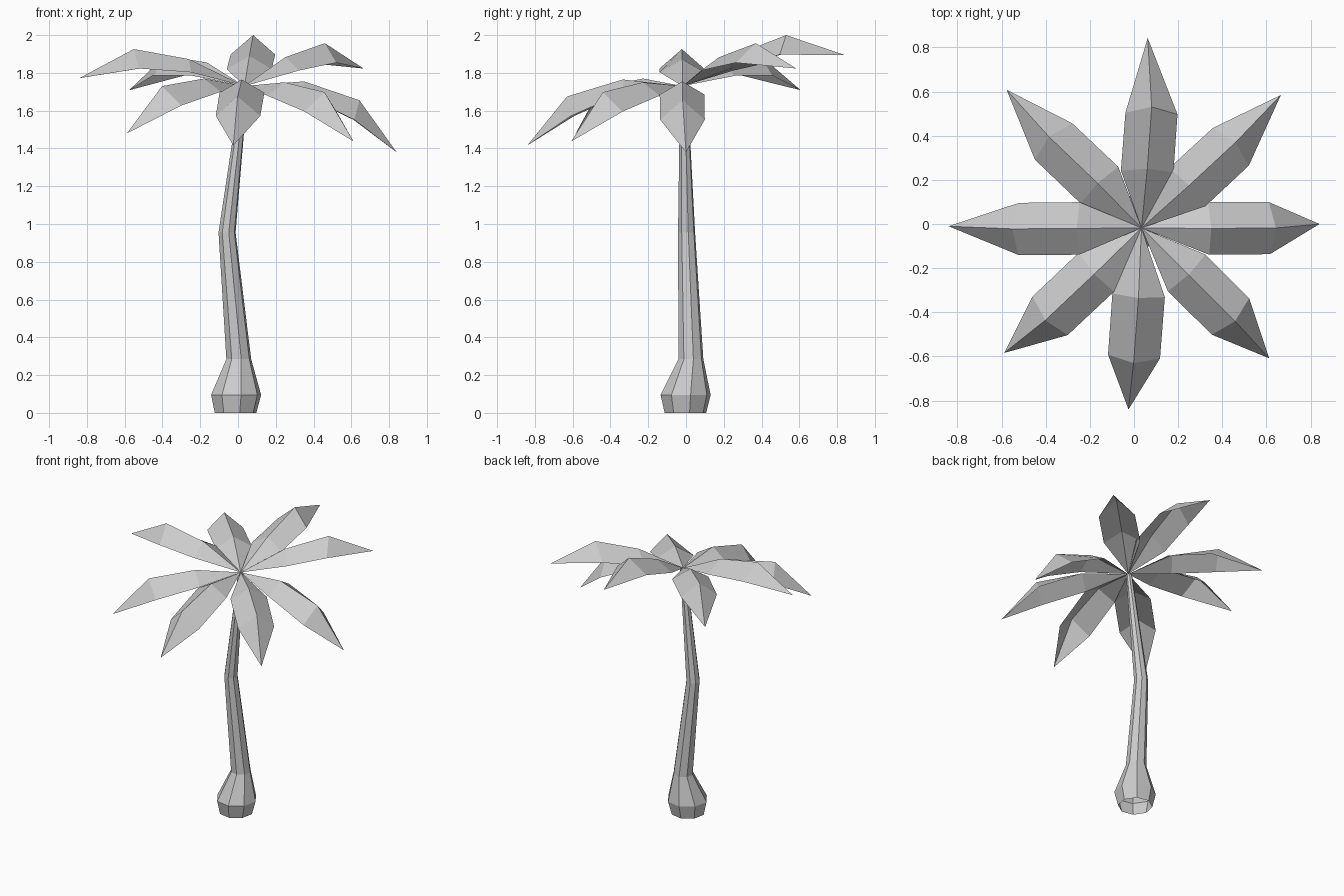
import bpy
from math import cos, sin, pi

if "Cube" in bpy.data.objects:
    bpy.data.objects.remove(bpy.data.objects["Cube"])

CROWN = (0.034, -0.018, 1.73)
SIDES = 8


def add_mesh(name, verts, faces):
    mesh = bpy.data.meshes.new(name)
    mesh.from_pydata(verts, [], faces)
    mesh.update()
    obj = bpy.data.objects.new(name, mesh)
    bpy.context.collection.objects.link(obj)
    return obj


# Trunk: bent, tapering tube with a bulbous foot (centre x, y, z, radius)
rings = [(-0.013, -0.003, 0.0, 0.112), (-0.01, -0.002, 0.095, 0.135),
         (0.004, 0.026, 0.285, 0.067), (-0.058, 0.003, 0.955, 0.046),
         (0.032, -0.012, 1.72, 0.02)]
verts = []
for x, y, z, r in rings:
    for i in range(SIDES):
        a = 2 * pi * (i + 0.25) / SIDES
        verts.append((x + r * cos(a), y + r * sin(a), z))
faces = []
for k in range(len(rings) - 1):
    for i in range(SIDES):
        j = (i + 1) % SIDES
        a, b = k * SIDES, (k + 1) * SIDES
        faces.append((a + i, a + j, b + j, b + i))
add_mesh("trunk", verts, faces)


def frond(name, inner, outer, tip):
    """Folded leaf: each station is a ridge point, half width across it and edge drop."""
    verts = [CROWN]
    dx, dy = tip[0] - CROWN[0], tip[1] - CROWN[1]
    n = (dx * dx + dy * dy) ** 0.5
    dx, dy = dx / n, dy / n
    for (x, y, z), half, drop, back in ((inner, 0.119, 0.07, 0.012),
                                        (outer, 0.118, 0.103, 0.03)):
        for s in (1, 0, -1):
            e = abs(s)
            verts.append((x - dy * half * s - dx * back * e,
                          y + dx * half * s - dy * back * e, z - drop * e))
    verts.append(tip)
    faces = [(0, 2, 1), (0, 3, 2), (1, 2, 5, 4), (2, 3, 6, 5), (4, 5, 7), (5, 6, 7)]
    add_mesh(name, verts, faces)


# Fronds: inner ridge point, outer ridge point, tip
frond("frond_east", (0.35, -0.02, 1.755), (0.643, -0.018, 1.655), (0.84, 0.0, 1.38))
frond("frond_north_east", (0.25, 0.175, 1.883), (0.46, 0.37, 1.957), (0.665, 0.584, 1.823))
frond("frond_north", (0.06, 0.25, 1.89), (0.08, 0.53, 2.0), (0.062, 0.842, 1.894))
frond("frond_north_west", (-0.165, 0.185, 1.855), (-0.385, 0.395, 1.89), (-0.577, 0.608, 1.708))
frond("frond_west", (-0.26, -0.02, 1.873), (-0.552, -0.022, 1.926), (-0.84, -0.01, 1.772))
frond("frond_south_west", (-0.18, -0.227, 1.77), (-0.402, -0.436, 1.73), (-0.588, -0.584, 1.48))
frond("frond_south", (0.02, -0.335, 1.765), (-0.002, -0.63, 1.675), (-0.025, -0.84, 1.416))
frond("frond_south_east", (0.247, -0.23, 1.75), (0.458, -0.44, 1.698), (0.612, -0.608, 1.437))
